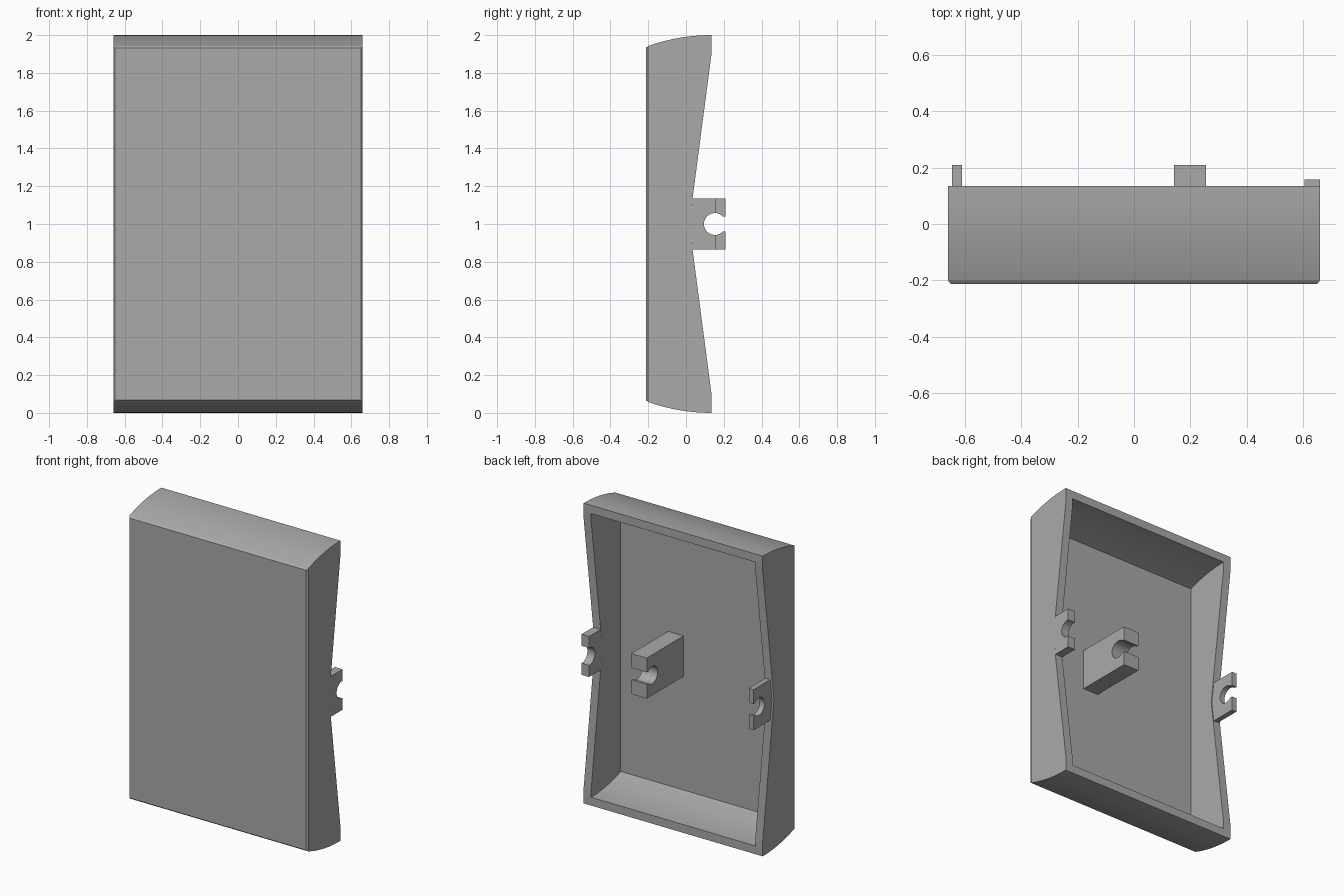
import bpy
import bmesh
from math import cos, sin, asin, sqrt, radians, pi

if "Cube" in bpy.data.objects:
    bpy.data.objects.remove(bpy.data.objects["Cube"])

# One plain grey plastic
grey = bpy.data.materials.new("grey_plastic")
grey.use_nodes = True
colour = (0.4, 0.4, 0.4, 1)
grey.diffuse_color = colour
grey.node_tree.nodes["Principled BSDF"].inputs["Base Color"].default_value = colour

HALF_W, WALL = 0.66, 0.055
FRONT, FLOOR, RIM = -0.2, -0.177, 0.135
WAIST, STEP, TAB_HALF = 0.017, 0.035, 0.135
HOLE_Y, HOLE_R = 0.153, 0.058


def prism(name, profile, x0, x1, chamfer=False):
    """Extrude a (y, z) side profile from x0 to x1."""
    bm = bmesh.new()
    face = bm.faces.new([bm.verts.new((x0, y, z)) for y, z in profile])
    made = bmesh.ops.extrude_face_region(bm, geom=[face])["geom"]
    moved = [v for v in made if isinstance(v, bmesh.types.BMVert)]
    bmesh.ops.translate(bm, verts=moved, vec=(x1 - x0, 0, 0))
    bmesh.ops.recalc_face_normals(bm, faces=bm.faces)
    if chamfer:
        bm.normal_update()
        front = [f for f in bm.faces if f.normal.y < -0.99]
        bmesh.ops.inset_region(bm, faces=front, thickness=0.014, depth=0.012)
    mesh = bpy.data.meshes.new(name)
    bm.to_mesh(mesh)
    bm.free()
    obj = bpy.data.objects.new(name, mesh)
    bpy.context.collection.objects.link(obj)
    mesh.materials.append(grey)
    return obj


def arc_edge(radius, y_start, steps=16):
    """Upper curved edge, from the front back to the rim."""
    ys = [y_start + (RIM - y_start) * i / steps for i in range(steps + 1)]
    return [(y, 1 + sqrt(radius ** 2 - (y - RIM) ** 2)) for y in ys]


def mirrored(upper):
    """Close a profile by reflecting its upper half about mid height."""
    return upper + [(y, 2 - z) for y, z in reversed(upper)]


def clip_profile(base, end, mouth):
    """Block with a round snap hole that opens at its back end."""
    a0 = asin(mouth / HOLE_R)
    steps = 28
    angles = [a0 + (2 * pi - 2 * a0) * i / steps for i in range(steps + 1)]
    hole = [(HOLE_Y + HOLE_R * cos(a), 1 + HOLE_R * sin(a)) for a in angles]
    top, low = 1 + TAB_HALF, 1 - TAB_HALF
    return ([(base[0], top), (end, top), (end, 1 + mouth)] + hole +
            [(end, 1 - mouth), (end, low), (base[0], low)] + base[1:])


def smooth(obj):
    bpy.ops.object.select_all(action="DESELECT")
    obj.select_set(True)
    bpy.context.view_layer.objects.active = obj
    bpy.ops.object.shade_smooth_by_angle(angle=radians(20))


# Shell with curved ends and a rim that dips to the waist
outer = arc_edge(1, FRONT) + [(RIM, 1.9)]
shell_profile = mirrored(outer)
shell_profile.insert(len(outer), (WAIST, 1))
shell = prism("shell", shell_profile, -HALF_W, HALF_W, chamfer=True)

# Hollow back
inner = arc_edge(1 - WALL, FLOOR) + [(0.4, 2 - WALL)]
cavity = prism("cavity_cutter", mirrored(inner), WALL - HALF_W, HALF_W - WALL)
cut = shell.modifiers.new("hollow", "BOOLEAN")
cut.operation = "DIFFERENCE"
cut.solver = "EXACT"
cut.object = cavity
smooth(shell)
bpy.ops.object.modifier_apply(modifier=cut.name)
bpy.data.objects.remove(cavity)

# Pivot clips: two on the side walls, one standing on the floor
on_rim = [STEP, (WAIST, 1)]
smooth(prism("left_clip", clip_profile(on_rim, 0.157, HOLE_R), HALF_W - WALL, HALF_W))
smooth(prism("right_clip", clip_profile(on_rim, 0.21, 0.04), -0.645, -0.61))
smooth(prism("centre_clip", clip_profile([FLOOR], 0.21, 0.04), 0.142, 0.256))
